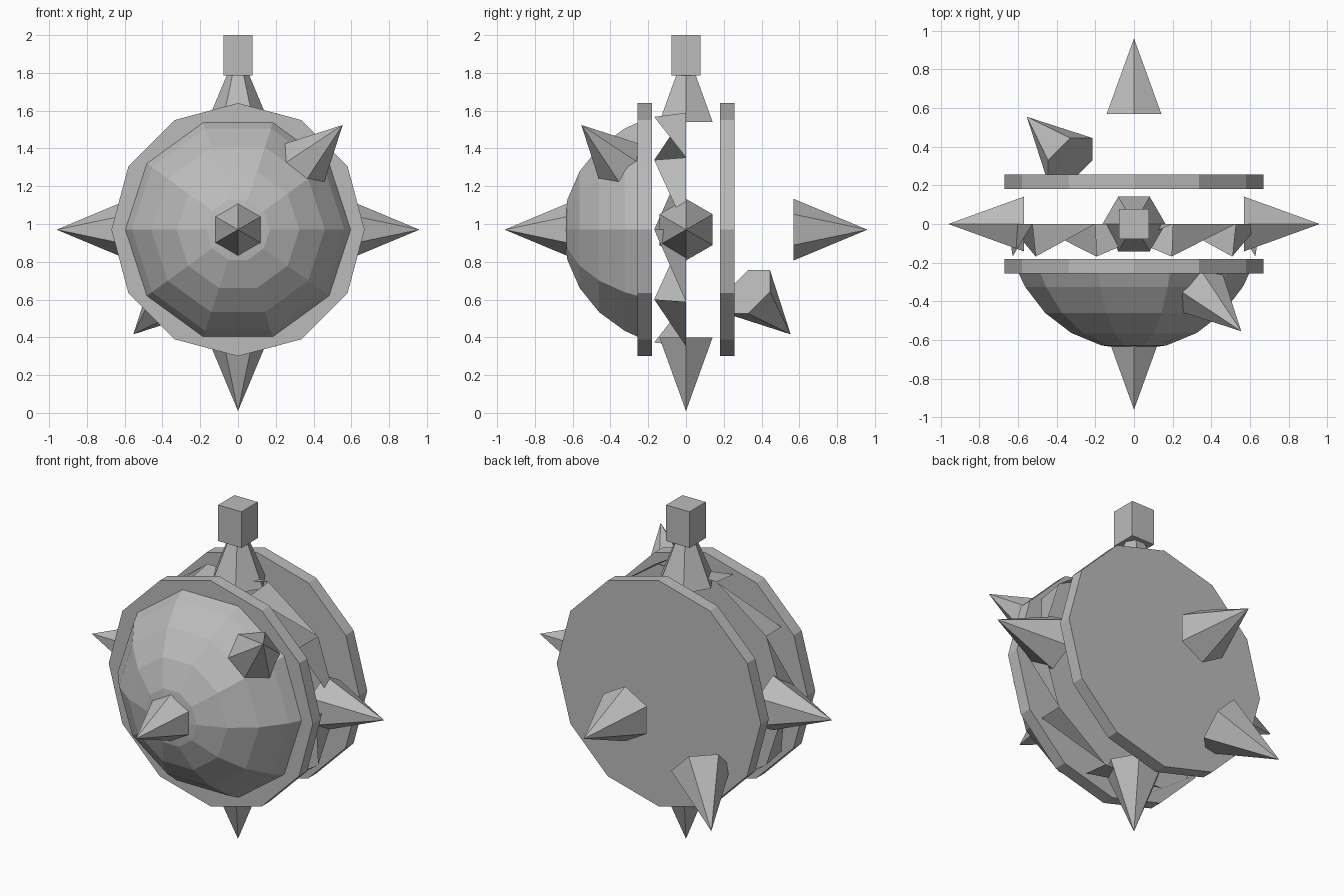
import bpy, bmesh
from math import cos, sin, tau, radians
from mathutils import Vector, Matrix

cube = bpy.data.objects.get("Cube")
if cube:
    bpy.data.objects.remove(cube, do_unlink=True)

CENTRE = Vector((0, 0, 0.97))
RADIUS = 0.65

grey = bpy.data.materials.new("iron grey")
grey.use_nodes = True
colour = (0.5, 0.5, 0.5, 1)
grey.diffuse_color = colour
grey.node_tree.nodes["Principled BSDF"].inputs["Base Color"].default_value = colour


def finish(name, bm, fix_normals=True):
    if fix_normals:
        bmesh.ops.recalc_face_normals(bm, faces=bm.faces)
    mesh = bpy.data.meshes.new(name)
    bm.to_mesh(mesh)
    bm.free()
    mesh.materials.append(grey)
    obj = bpy.data.objects.new(name, mesh)
    bpy.context.collection.objects.link(obj)
    return obj


def ring_point(radius, index, sides, y):
    a = tau * index / sides
    return CENTRE + Vector((radius * cos(a), y, radius * sin(a)))


# Faceted dome on the front, its open rim hidden inside the front plate
bm = bmesh.new()
pole = bm.verts.new(CENTRE + Vector((0, -RADIUS, 0)))
rings = []
for degrees in (15, 30, 45, 60, 69):
    a = radians(degrees)
    rings.append([bm.verts.new(ring_point(RADIUS * sin(a), i, 10, -RADIUS * cos(a)))
                  for i in range(10)])
for i in range(10):
    j = (i + 1) % 10
    bm.faces.new((pole, rings[0][i], rings[0][j]))
    for inner, outer in zip(rings, rings[1:]):
        bm.faces.new((inner[i], outer[i], outer[j], inner[j]))
finish("front_dome", bm)

# Band of thin triangular teeth between the plates
bm = bmesh.new()
tilt = radians(15)
for i in range(10):
    corners = (ring_point(RADIUS, i, 10, 0),
               ring_point(RADIUS, i + 1, 10, 0),
               ring_point(RADIUS * cos(tilt), i + 1, 10, -RADIUS * sin(tilt)))
    bm.faces.new([bm.verts.new(c) for c in reversed(corners)])
bmesh.ops.remove_doubles(bm, verts=bm.verts, dist=0.001)
for f in bm.faces:
    if f.normal.dot(f.calc_center_median() - CENTRE) < 0:
        f.normal_flip()
finish("tooth_band", bm, False)

# Two twelve-sided plates
for name, y in (("front_plate", -0.218), ("back_plate", 0.218)):
    bm = bmesh.new()
    bmesh.ops.create_cone(bm, cap_ends=True, segments=12, radius1=0.67, radius2=0.67,
                          depth=0.075,
                          matrix=Matrix.Translation(CENTRE + Vector((0, y, 0)))
                          @ Matrix.Rotation(radians(90), 4, "X"))
    finish(name, bm)


# Six-sided spikes pointing away from the centre
def spike(name, axis, corner):
    z = Vector(axis).normalized()
    x = Vector(corner).normalized()
    turn = Matrix((x, z.cross(x), z)).transposed().to_4x4()
    bm = bmesh.new()
    bmesh.ops.create_cone(bm, cap_ends=True, segments=6, radius1=0.163, radius2=0, depth=0.39)
    for v in bm.verts:
        if abs(v.co.z + 0.195) < 0.001:
            continue
        v.co.x = v.co.y = 0
    # Line one base corner up with the chosen direction
    first = next(v.co.copy() for v in bm.verts if v.co.z < 0)
    spin = Vector((1, 0)).angle_signed(first.xy)
    bm.transform(Matrix.Translation(CENTRE) @ turn @ Matrix.Translation((0, 0, 0.765))
                 @ Matrix.Rotation(spin, 4, "Z"))
    bmesh.ops.remove_doubles(bm, verts=bm.verts, dist=0.001)
    finish(name, bm)


spike("top_spike", (0, 0, 1), (1, 0, 0))
spike("bottom_spike", (0, 0, -1), (1, 0, 0))
spike("left_spike", (1, 0, 0), (0, 0, 1))
spike("right_spike", (-1, 0, 0), (0, 0, 1))
spike("front_spike", (0, -1, 0), (0, 0, 1))
spike("back_spike", (0, 1, 0), (0, 0, 1))
spike("front_diagonal_spike", (1, -1, 1), (0, 1, 1))
spike("back_diagonal_spike", (-1, 1, -1), (0, 1, 1))

# Square hanging block over the top spike
bm = bmesh.new()
bmesh.ops.create_cube(bm, size=1, matrix=Matrix.Translation((0, 0, 1.893))
                      @ Matrix.Diagonal((0.153, 0.153, 0.214, 1)))
finish("hanging_block", bm)
